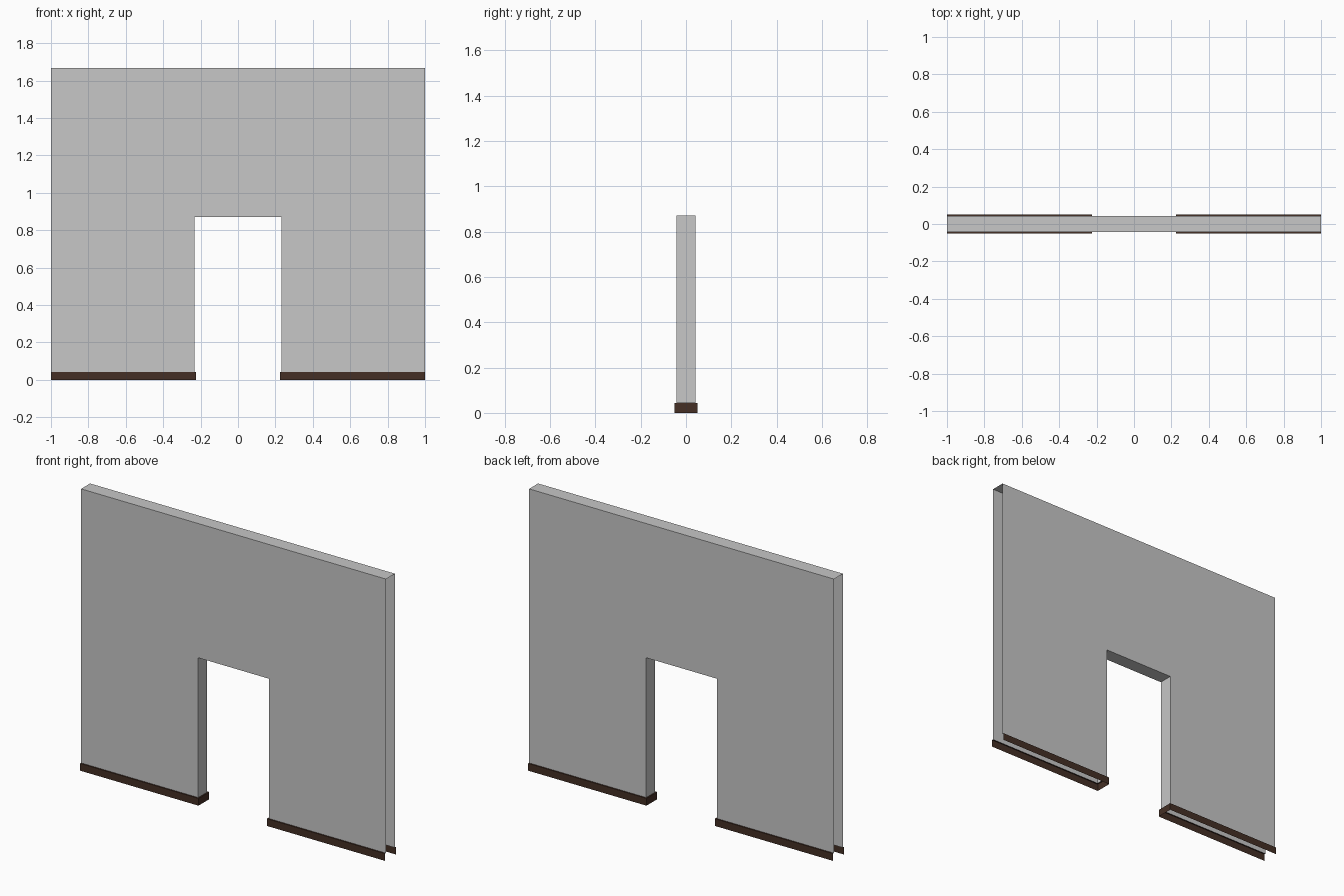
import bpy, bmesh

if "Cube" in bpy.data.objects:
    bpy.data.objects.remove(bpy.data.objects["Cube"])

H, DOOR_W, DOOR_H, T = 1.668, 0.232, 0.872, 0.042   # wall height, door half width/height, half thickness
SK_H, SK_D = 0.043, 0.008                           # skirting height and projection


def material(name, rgb):
    m = bpy.data.materials.new(name)
    m.diffuse_color = (*rgb, 1)
    m.use_nodes = True
    m.node_tree.nodes["Principled BSDF"].inputs["Base Color"].default_value = m.diffuse_color
    return m


def make_object(name, bm, mat):
    bmesh.ops.remove_doubles(bm, verts=bm.verts, dist=1e-5)
    me = bpy.data.meshes.new(name)
    bm.to_mesh(me)
    bm.free()
    me.materials.append(mat)
    ob = bpy.data.objects.new(name, me)
    bpy.context.collection.objects.link(ob)
    return ob


def face(bm, pts):
    return bm.faces.new([bm.verts.new(p) for p in pts])


grey = material("wall grey", (0.57, 0.57, 0.57))
brown = material("dark brown", (0.058, 0.028, 0.018))

# Wall shell: front and back panels, top and doorway lining; outer ends stay open
outline = [(-1, SK_H), (-DOOR_W, SK_H), (-DOOR_W, DOOR_H), (DOOR_W, DOOR_H),
           (DOOR_W, SK_H), (1, SK_H), (1, H), (-1, H)]
bm = bmesh.new()
face(bm, [(x, -T, z) for x, z in outline])
face(bm, [(x, T, z) for x, z in reversed(outline)])
for i in (1, 2, 3, 6):
    (x0, z0), (x1, z1) = outline[i], outline[i + 1]
    face(bm, [(x0, -T, z0), (x0, T, z0), (x1, T, z1), (x1, -T, z1)])
make_object("wall", bm, grey)

# Skirting: thin strip with a top lip, wrapping each doorway edge, open at the outer end
for side, label in ((-1, "left"), (1, "right")):
    inner = [(side, -T), (side * DOOR_W, -T), (side * DOOR_W, T), (side, T)]
    edge, d = side * (DOOR_W - SK_D), T + SK_D
    outer = [(side, -d), (edge, -d), (edge, d), (side, d)]
    bm = bmesh.new()
    for i in range(3):
        a, b, c, e = outer[i], outer[i + 1], inner[i + 1], inner[i]
        strip = [(*a, 0), (*b, 0), (*b, SK_H), (*a, SK_H)]
        lip = [(*a, SK_H), (*b, SK_H), (*c, SK_H), (*e, SK_H)]
        for quad in (strip, lip):
            # flip the winding on the right-hand run so normals face outward
            face(bm, quad if side < 0 else quad[::-1])
    make_object(label + "_skirting", bm, brown)
